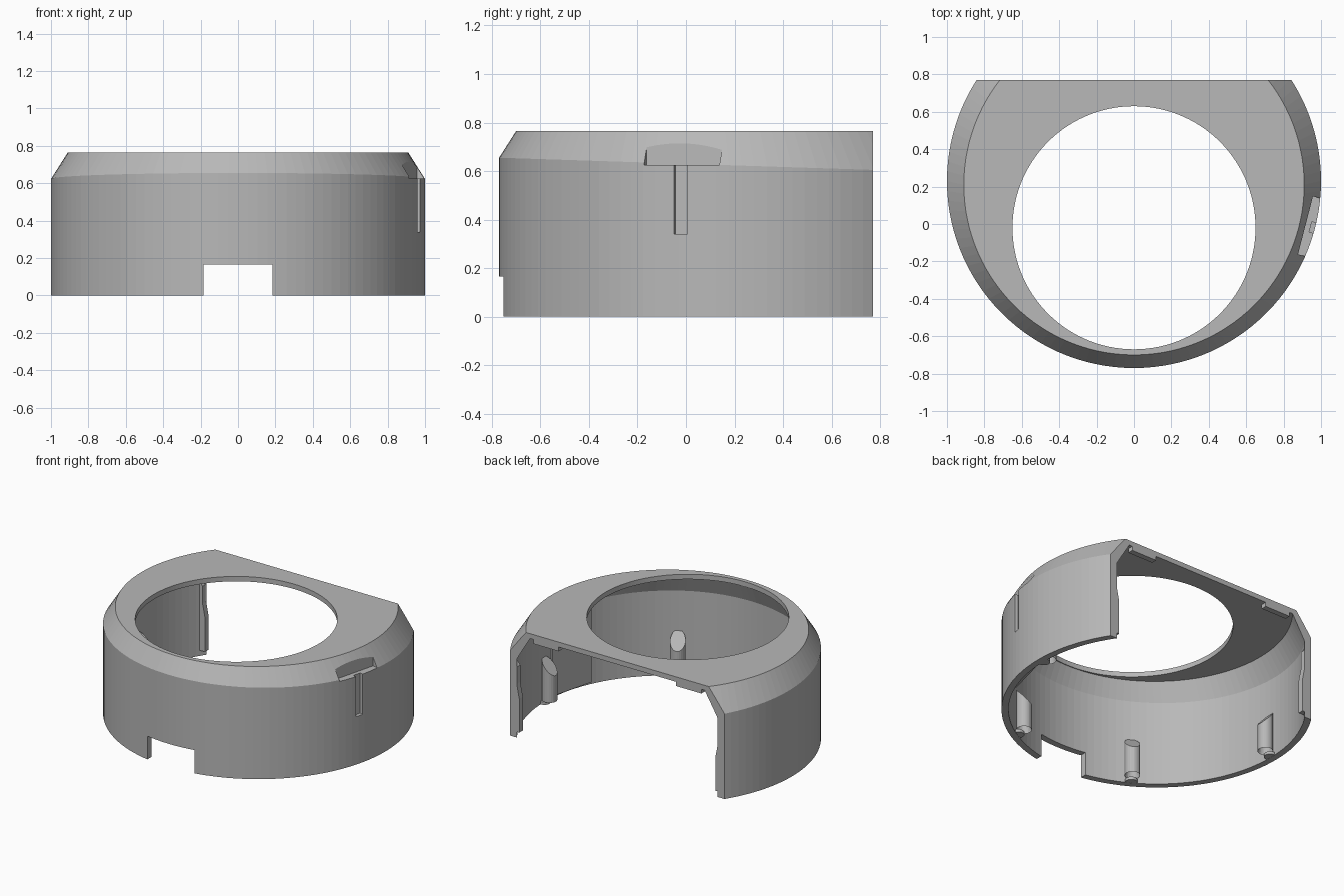
import bpy, bmesh, math
from mathutils import Matrix, Vector

if "Cube" in bpy.data.objects:
    bpy.data.objects.remove(bpy.data.objects["Cube"], do_unlink=True)

SEG = 120
CY = 0.23            # centre of the outer wall circle
BACK = 0.77          # flat rear cut
RIM = 0.765          # top height

grey = bpy.data.materials.new("matte grey")
grey.use_nodes = True
colour = (0.48, 0.48, 0.48, 1)
grey.diffuse_color = colour
grey.node_tree.nodes["Principled BSDF"].inputs["Base Color"].default_value = colour


def add_object(name, bm):
    bmesh.ops.recalc_face_normals(bm, faces=bm.faces[:])
    mesh = bpy.data.meshes.new(name)
    bm.to_mesh(mesh)
    bm.free()
    mesh.materials.append(grey)
    obj = bpy.data.objects.new(name, mesh)
    bpy.context.collection.objects.link(obj)
    return obj


def box(name, low, high, matrix=Matrix()):
    low, high = Vector(low), Vector(high)
    bm = bmesh.new()
    bmesh.ops.create_cube(bm, size=1)
    for v in bm.verts:
        v.co = matrix @ ((low + high) / 2 + v.co * (high - low))
    return add_object(name, bm)


def around(degrees):
    """Frame on the wall circle: local x points outward."""
    return Matrix.Translation((0, CY, 0)) @ Matrix.Rotation(math.radians(degrees), 4, "Z")


def cut(target, cutter):
    cutter.hide_render = True
    cutter.hide_viewport = True
    mod = target.modifiers.new(cutter.name, "BOOLEAN")
    mod.operation = "DIFFERENCE"
    mod.solver = "EXACT"
    mod.object = cutter


# Shell: closed profile of circles (radius, centre y, height, tilt with y)
profile = [
    (1.0, CY, 0, 0),
    (1.0, CY, 0.63, -0.0325),
    (0.91, 0.21, RIM, 0),
    (0.65, -0.02, RIM, 0),
    (0.65, -0.02, 0.73, 0),
    (0.885, 0.21, 0.73, 0),
    (0.955, CY, 0.585, -0.0325),
    (0.955, CY, 0, 0),
]
bm = bmesh.new()
rings = []
for r, cy, z, tilt in profile:
    ring = []
    for i in range(SEG):
        a = math.tau * i / SEG
        y = cy + r * math.sin(a)
        ring.append(bm.verts.new((r * math.cos(a), y, z + tilt * y)))
    rings.append(ring)
for k, ring in enumerate(rings):
    after = rings[(k + 1) % len(rings)]
    for i in range(SEG):
        j = (i + 1) % SEG
        bm.faces.new((ring[i], ring[j], after[j], after[i]))
shell = add_object("shell", bm)

# Openings: flat back, front cable notch, side pocket with its slit
SIDE = around(-14.5)
cut(shell, box("back_cutter", (-2, BACK, -1), (2, 2, 2)))
cut(shell, box("notch_cutter", (-0.185, -1, -0.1), (0.185, -0.6, 0.165)))
cut(shell, box("pocket_cutter", (0.947, -0.16, 0.625), (1.2, 0.16, 0.72), SIDE))
cut(shell, box("slit_cutter", (0.975, -0.03, 0.34), (1.2, 0.027, 0.64), SIDE))

# Backing pad inside the wall behind the pocket
box("pocket_backing", (0.925, -0.165, 0.02), (0.957, 0.165, 0.6), SIDE)

# Screw bosses with sloped tops and blind holes, each over a small foot
for n, angle in enumerate((0, 180, 240, 300)):
    frame = around(angle) @ Matrix.Translation((0.91, 0, 0))
    bm = bmesh.new()
    bmesh.ops.create_cone(bm, cap_ends=True, segments=24, radius1=0.05,
                          radius2=0.05, depth=1)
    for v in bm.verts:
        v.co.z = 0.03 if v.co.z < 0 else 0.27 + 1.1 * v.co.x
    base = min(bm.faces, key=lambda f: f.calc_center_median().z)
    bmesh.ops.inset_individual(bm, faces=[base], thickness=0.025)
    bmesh.ops.translate(bm, verts=base.verts[:], vec=(0, 0, 0.1))
    bm.transform(frame)
    add_object(f"screw_boss_{n + 1}", bm)

    bm = bmesh.new()
    bmesh.ops.create_cone(bm, cap_ends=True, segments=20, radius1=0.04,
                          radius2=0.04, depth=0.02)
    bm.transform(frame @ Matrix.Translation((0.04, 0, 0.011)))
    add_object(f"boss_foot_{n + 1}", bm)

# Rear details, one per side: tapered wall rib and tab under the top plate
for side, label in ((1, "left"), (-1, "right")):
    bm = bmesh.new()
    outline = [(0.83, 0.04), (0.77, 0.04), (0.77, 0.28), (0.79, 0.38), (0.79, 0.5), (0.83, 0.55)]
    face = bm.faces.new([bm.verts.new((side * x, BACK, z)) for x, z in outline])
    extruded = bmesh.ops.extrude_face_region(bm, geom=[face])
    moved = [g for g in extruded["geom"] if isinstance(g, bmesh.types.BMVert)]
    for v in moved:
        v.co.y -= 0.04
    add_object(f"{label}_wall_rib", bm)
    xs = sorted((side * 0.46, side * 0.66))
    box(f"{label}_plate_tab", (xs[0], 0.73, 0.70), (xs[1], BACK, 0.735))
